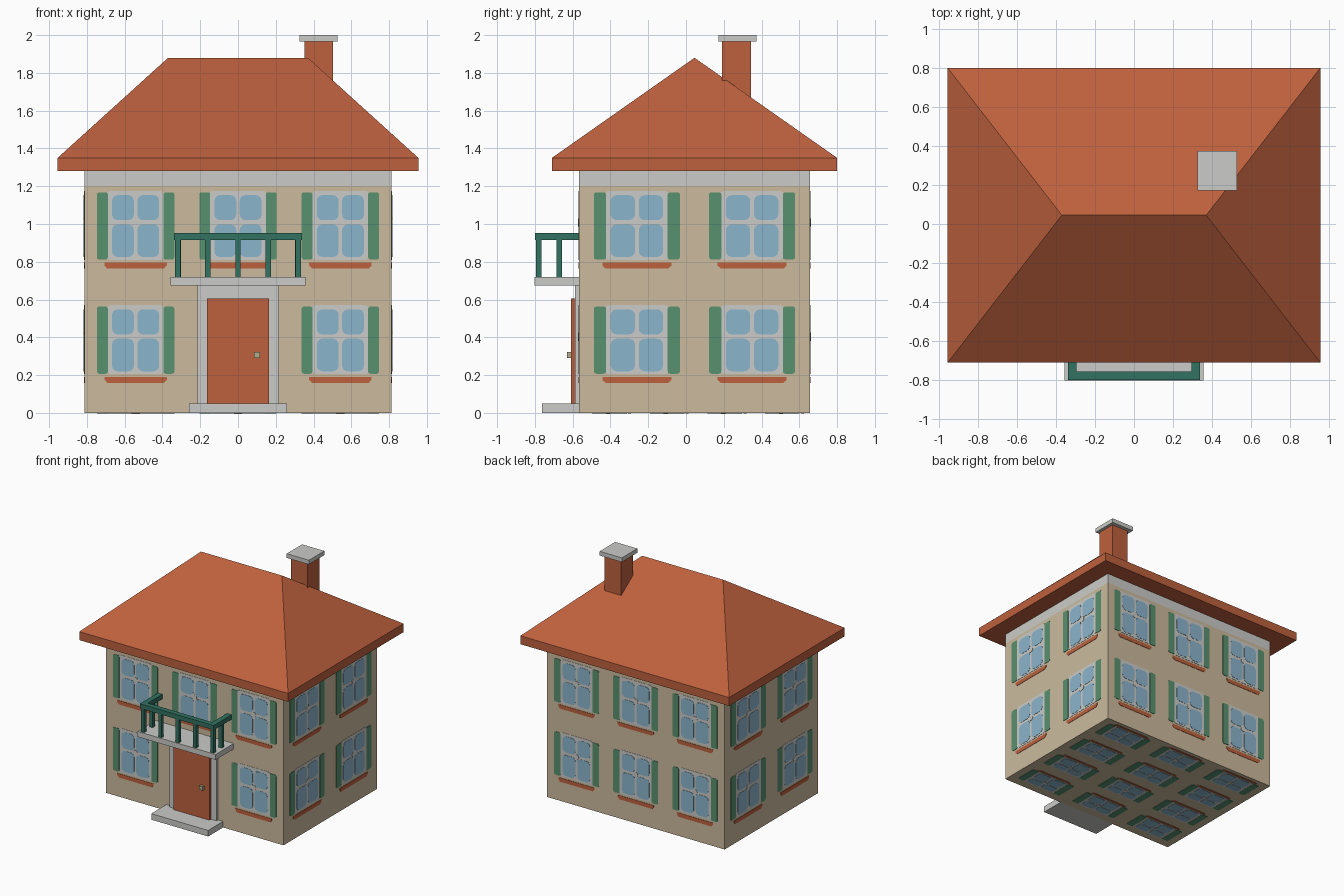
import bpy, bmesh, math
from mathutils import Vector

if "Cube" in bpy.data.objects:
    bpy.data.objects.remove(bpy.data.objects["Cube"])


def material(name, r, g, b):
    lin = [((c / 255 + 0.055) / 1.055) ** 2.4 for c in (r, g, b)]
    m = bpy.data.materials.new(name)
    m.diffuse_color = (*lin, 1)
    m.use_nodes = True
    m.node_tree.nodes["Principled BSDF"].inputs["Base Color"].default_value = m.diffuse_color
    return m


WALL = material("sand plaster", 204, 187, 157)
BRICK = material("terracotta", 190, 97, 62)
STONE = material("pale stone", 203, 204, 200)
GLASS = material("window blue", 139, 181, 204)
SHUTTER = material("shutter green", 89, 145, 112)
RAIL = material("railing green", 50, 114, 97)
BRASS = material("dull brass", 178, 172, 140)


def finish(name, bm, mats):
    me = bpy.data.meshes.new(name)
    bm.to_mesh(me)
    bm.free()
    for m in mats:
        me.materials.append(m)
    ob = bpy.data.objects.new(name, me)
    bpy.context.collection.objects.link(ob)
    return ob


def add_box(bm, x0, x1, y0, y1, z0, z1):
    vs = bmesh.ops.create_cube(bm, size=1)["verts"]
    for v in vs:
        v.co = (x1 if v.co.x > 0 else x0, y1 if v.co.y > 0 else y0, z1 if v.co.z > 0 else z0)


def box(name, mat, *dims):
    bm = bmesh.new()
    add_box(bm, *dims)
    return finish(name, bm, [mat])


# House body and cornice
X, Y0, Y1, YC = 0.813, -0.566, 0.656, 0.045
box("walls", WALL, -X, X, Y0, Y1, 0, 1.20)
box("cornice_band", STONE, -X, X, Y0, Y1, 1.20, 1.285)

# Hipped roof: eave slab with a ridge above
bm = bmesh.new()
rx, ry0, ry1 = 0.955, -0.71, 0.80
corners = [(-rx, ry0), (rx, ry0), (rx, ry1), (-rx, ry1)]
low = [bm.verts.new((x, y, 1.28)) for x, y in corners]
top = [bm.verts.new((x, y, 1.35)) for x, y in corners]
left, right = (bm.verts.new((x, YC, 1.88)) for x in (-0.37, 0.37))
bm.faces.new(low[::-1])
for i in range(4):
    j = (i + 1) % 4
    bm.faces.new((low[i], low[j], top[j], top[i]))
bm.faces.new((top[0], top[1], right, left))
bm.faces.new((top[1], top[2], right))
bm.faces.new((top[2], top[3], left, right))
bm.faces.new((top[3], top[0], left))
finish("roof", bm, [BRICK])

# Chimney
box("chimney", BRICK, 0.352, 0.504, 0.19, 0.344, 1.50, 1.965)
box("chimney_cap", STONE, 0.325, 0.528, 0.172, 0.374, 1.965, 2.0)

# Entrance
box("door_frame", STONE, -0.214, 0.214, -0.587, Y0, 0, 0.68)
box("door", BRICK, -0.163, 0.163, -0.608, -0.58, 0.05, 0.605)
box("door_knob", BRASS, 0.085, 0.117, -0.630, -0.60, 0.29, 0.322)
box("door_step", STONE, -0.26, 0.26, -0.762, Y0, 0, 0.05)

# Balcony slab, posts and handrail
box("balcony_slab", STONE, -0.357, 0.357, -0.803, Y0, 0.675, 0.72)
bm = bmesh.new()
h = 0.0145
posts = [(i * 0.159, -0.78) for i in range(-2, 3)] + [(s * 0.317, -0.67) for s in (-1, 1)]
for x, y in posts:
    add_box(bm, x - h, x + h, y - h, y + h, 0.715, 0.92)
finish("balcony_posts", bm, [RAIL])
bm = bmesh.new()
add_box(bm, -0.338, 0.338, -0.80, -0.757, 0.915, 0.953)
for s in (-1, 1):
    a, b = sorted((s * 0.338, s * 0.295))
    add_box(bm, a, b, -0.757, Y0, 0.915, 0.953)
finish("balcony_handrail", bm, [RAIL])


# Windows: thin plates laid on the walls
def rounded(x0, x1, z0, z1, r):
    pts = []
    for k, (cx, cz) in enumerate([(x1 - r, z1 - r), (x0 + r, z1 - r), (x0 + r, z0 + r), (x1 - r, z0 + r)]):
        for i in range(4):
            a = math.pi / 2 * (k + i / 3)
            pts.append((cx + r * math.cos(a), cz + r * math.sin(a)))
    return pts


SHAPES = [(rounded(-0.15, 0.15, -0.198, 0.168, 0.02), 0.002, 0)]
for lo, hi in ((-0.205, -0.147), (0.147, 0.205)):
    SHAPES.append((rounded(lo, hi, -0.196, 0.16, 0.012), 0.003, 2))
for lo, hi in ((-0.125, -0.009), (0.009, 0.125)):
    SHAPES.append((rounded(lo, hi, 0.012, 0.145, 0.03), 0.004, 1))
    SHAPES.append((rounded(lo, hi, -0.183, -0.010, 0.03), 0.004, 1))
SHAPES.append((rounded(-0.022, 0.022, -0.022, 0.022, 0.02), 0.005, 0))
SHAPES.append(([(-0.165, -0.212), (-0.165, -0.228), (-0.15, -0.244), (0.15, -0.244),
                (0.165, -0.228), (0.165, -0.212)], 0.003, 3))


def windows(name, centres, u, v, su=1.0, sv=1.0):
    u, v = Vector(u), Vector(v)
    n = u.cross(v)
    bm = bmesh.new()
    for c in centres:
        for pts, depth, mat in SHAPES:
            f = bm.faces.new([bm.verts.new(Vector(c) + u * x * su + v * z * sv + n * depth)
                              for x, z in pts])
            f.material_index = mat
    for f in bm.faces:
        f.normal_update()
        if f.normal.dot(n) < 0:
            f.normal_flip()
    ob = finish(name, bm, [STONE, GLASS, SHUTTER, BRICK])
    mod = ob.modifiers.new("thickness", "SOLIDIFY")
    mod.thickness, mod.offset = 0.006, -1


ROWS, COLS, UP = (0.403, 1.008), (-0.542, 0, 0.542), (0, 0, 1)
windows("front_windows", [(x, Y0, z) for x in COLS for z in ROWS if x or z > 0.7], (1, 0, 0), UP)
windows("back_windows", [(x, Y1, z) for x in COLS for z in ROWS], (-1, 0, 0), UP)
for side, s in (("right", 1), ("left", -1)):
    windows(side + "_windows", [(s * X, YC + d, z) for d in (-0.305, 0.305) for z in ROWS],
            (0, s, 0), UP, 1.11)
# Repeating window pattern painted on the underside (kept above z = 0)
base = [(x, YC + (k - 1.5) * 0.305, 0.0) for x in COLS for k in range(4)]
windows("underside_pattern", base, (1, 0, 0), (0, -1, 0), 1.0, 0.5)
